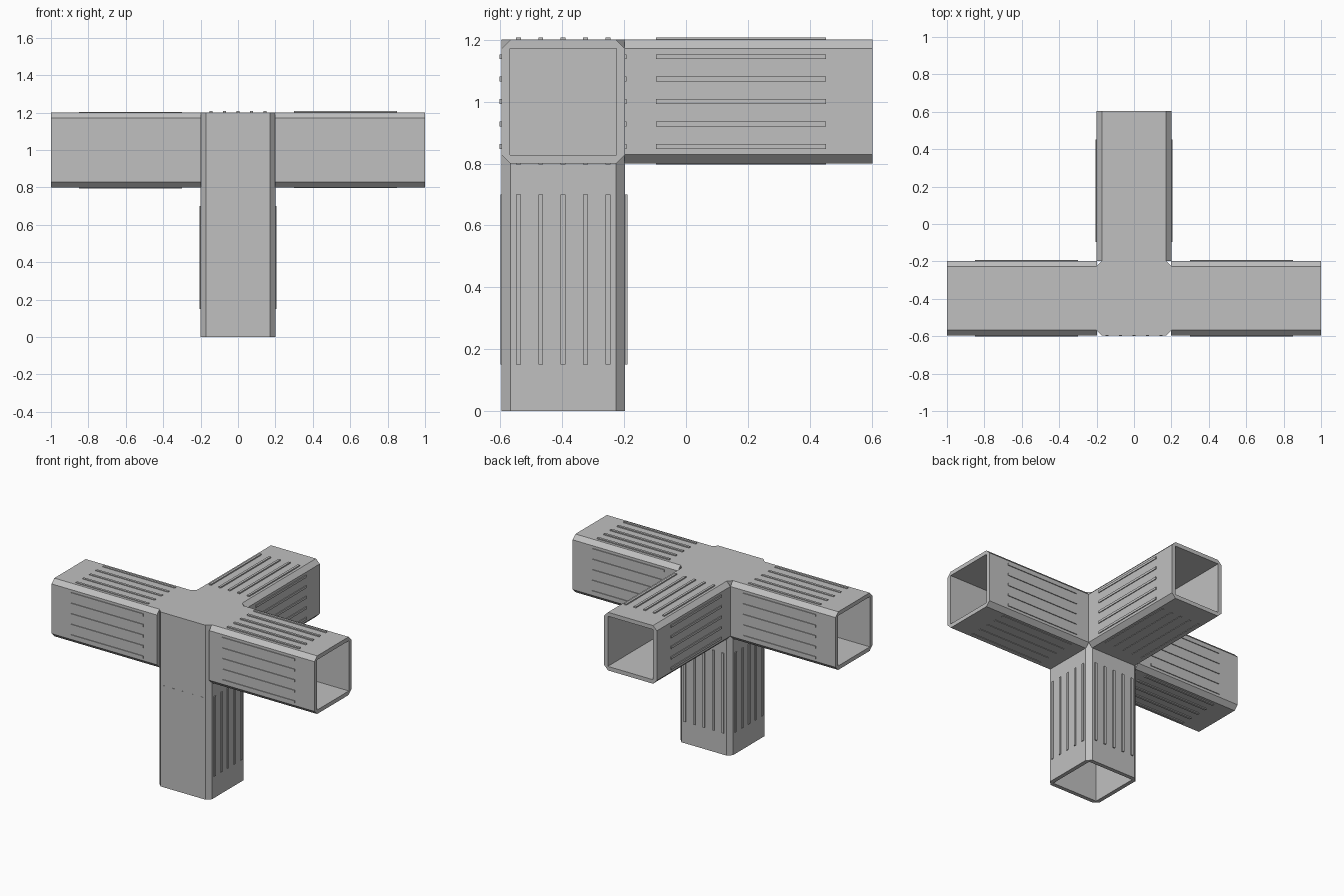
import bpy, bmesh
from mathutils import Vector

if "Cube" in bpy.data.objects:
    bpy.data.objects.remove(bpy.data.objects["Cube"], do_unlink=True)

HALF, CHAMFER, WALL = 0.2, 0.029, 0.0275
REACH, POCKET = 1.0, 0.2
RIB_START, RIB_END, RIB_WIDTH, RIB_HEIGHT = 0.3, 0.85, 0.016, 0.0055
RIB_PITCH = 0.0725
CENTRE = Vector((0, -0.397, 1.0))

grey = bpy.data.materials.new("plain_grey")
colour = (0.53, 0.53, 0.53, 1)
grey.diffuse_color = colour
grey.use_nodes = True
grey.node_tree.nodes["Principled BSDF"].inputs["Base Color"].default_value = colour


def finish(name, bm):
    bmesh.ops.recalc_face_normals(bm, faces=bm.faces)
    mesh = bpy.data.meshes.new(name)
    bm.to_mesh(mesh)
    bm.free()
    mesh.materials.append(grey)
    obj = bpy.data.objects.new(name, mesh)
    bpy.context.collection.objects.link(obj)


def make_tube(name, axis, u, v, start):
    """Chamfered square bar from start to REACH with a square pocket in its end."""
    bm = bmesh.new()

    def ring(points, along):
        return [bm.verts.new(CENTRE + axis * along + u * a + v * b) for a, b in points]

    corners = [(1, 1), (-1, 1), (-1, -1), (1, -1)]
    flat = HALF - CHAMFER
    octagon = []
    for a, b in corners:
        pair = [(a * HALF, b * flat), (a * flat, b * HALF)]
        octagon += pair if a * b > 0 else pair[::-1]
    inner = HALF - WALL
    square = [(a * inner, b * inner) for a, b in corners]

    back, front = ring(octagon, start), ring(octagon, REACH)
    lip, floor = ring(square, REACH), ring(square, POCKET)
    bm.faces.new(back)
    bm.faces.new(floor)
    for i in range(8):
        j = (i + 1) % 8
        bm.faces.new((back[i], back[j], front[j], front[i]))
    for i in range(4):
        j = (i + 1) % 4
        bm.faces.new((lip[i], lip[j], floor[j], floor[i]))
        # End rim: one triangle per chamfer, one quad per side
        bm.faces.new((front[2 * i], front[2 * i + 1], lip[i]))
        bm.faces.new((front[2 * i + 1], front[2 * j], lip[j], lip[i]))
    finish(name, bm)


def make_ribs(name, axis, u, v, shift):
    """Five raised grip ribs on each of the four sides."""
    bm = bmesh.new()
    embed = 0.004
    for normal, across in ((u, v), (-u, v), (v, u), (-v, u)):
        height = RIB_HEIGHT + shift.dot(normal)
        for k in range(-2, 3):
            middle = (CENTRE + axis * (RIB_START + RIB_END) / 2
                      + normal * (HALF + (height - embed) / 2)
                      + across * k * RIB_PITCH)
            verts = bmesh.ops.create_cube(bm, size=1)["verts"]
            for vert in verts:
                p = vert.co.copy()
                vert.co = (middle + axis * p.x * (RIB_END - RIB_START)
                           + across * p.y * RIB_WIDTH
                           + normal * p.z * (height + embed))
    finish(name, bm)


X, Y, Z = Vector((1, 0, 0)), Vector((0, 1, 0)), Vector((0, 0, 1))

# The leg runs up through the joint; the three arms start at its sides
parts = [
    ("leg", -Z, X, Y, -HALF, Y * 0.0025),
    ("left_arm", X, Y, Z, HALF - 0.001, Z * 0.002),
    ("right_arm", -X, Y, Z, HALF - 0.001, Z * -0.001),
    ("back_arm", Y, X, Z, HALF - 0.001, Z * 0.0025),
]
for name, axis, u, v, start, shift in parts:
    make_tube(name, axis, u, v, start)
    make_ribs(name + "_ribs", axis, u, v, shift)
